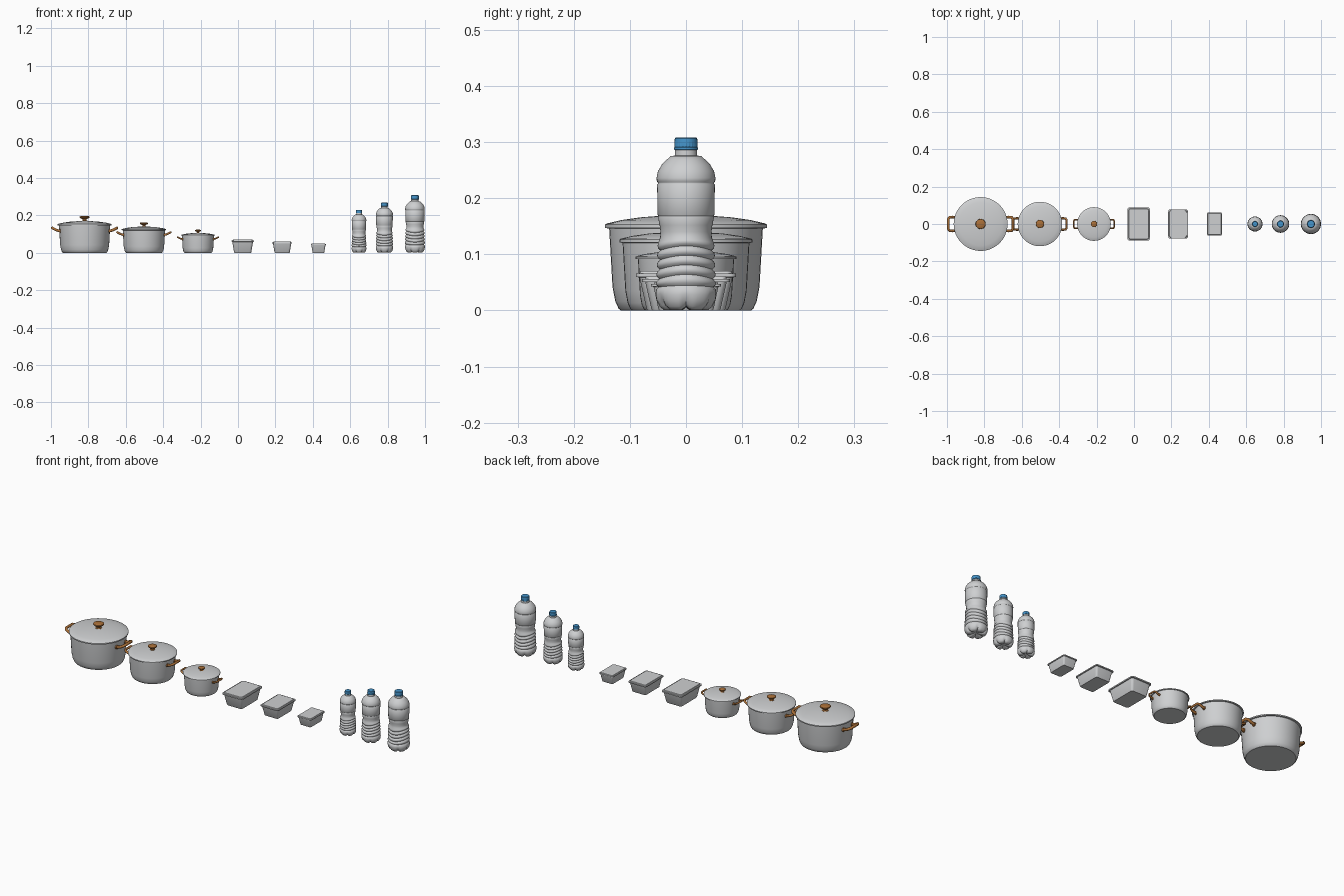
import bpy, bmesh
from math import sin, cos, pi, radians
from mathutils import Vector

if "Cube" in bpy.data.objects:
    bpy.data.objects.remove(bpy.data.objects["Cube"], do_unlink=True)


def material(name, rgb):
    m = bpy.data.materials.new(name)
    m.use_nodes = True
    m.diffuse_color = (*rgb, 1)
    m.node_tree.nodes["Principled BSDF"].inputs["Base Color"].default_value = (*rgb, 1)
    return m


GREY = material("light grey", (0.62, 0.63, 0.64))
BROWN = material("copper brown", (0.40, 0.16, 0.04))
BLUE = material("cap blue", (0.06, 0.30, 0.60))


def loft(name, rings, mat, x, scale=1, angle=35):
    """Skin a stack of equal point rings and close both ends."""
    bm = bmesh.new()
    rows = [[bm.verts.new(Vector(p) * scale) for p in ring] for ring in rings]
    n = len(rows[0])
    for a, b in zip(rows, rows[1:]):
        for j in range(n):
            k = (j + 1) % n
            bm.faces.new((a[j], a[k], b[k], b[j]))
    bm.faces.new(rows[0][::-1])
    bm.faces.new(rows[-1])
    bmesh.ops.recalc_face_normals(bm, faces=bm.faces)
    mesh = bpy.data.meshes.new(name)
    bm.to_mesh(mesh)
    bm.free()
    mesh.materials.append(mat)
    ob = bpy.data.objects.new(name, mesh)
    bpy.context.collection.objects.link(ob)
    ob.location.x = x
    bpy.ops.object.select_all(action="DESELECT")
    ob.select_set(True)
    bpy.context.view_layer.objects.active = ob
    bpy.ops.object.shade_smooth_by_angle(angle=radians(angle))
    return ob


def circles(profile, n=48, warp=None):
    rings = []
    for r, z in profile:
        ring = []
        for j in range(n):
            t = 2 * pi * j / n
            rr, zz = warp(r, z, t, j) if warp else (r, z)
            ring.append((rr * cos(t), rr * sin(t), zz))
        rings.append(ring)
    return rings


def rounded_rect(hx, hy, z, c, steps=5):
    ring = []
    for q, (sx, sy) in enumerate([(1, 1), (-1, 1), (-1, -1), (1, -1)]):
        for i in range(steps + 1):
            t = (q + i / steps) * pi / 2
            ring.append((sx * (hx - c) + c * cos(t), sy * (hy - c) + c * sin(t), z))
    return ring


# Cooking pots: body, domed lid, knob and two side handles
BODY = [(.116, 0), (.120, .003), (.126, .016), (.131, .042), (.137, .147)]
LID = [(.139, .146), (.144, .147), (.144, .153), (.141, .155), (.115, .161),
       (.08, .166), (.04, .169), (.008, .170)]
KNOB = [(.016, .167), (.015, .171), (.010, .174), (.011, .180), (.024, .186),
        (.027, .190), (.026, .194), (.020, .197), (.006, .198)]


def handle(name, x, s, side):
    curve = bpy.data.curves.new(name, "CURVE")
    curve.dimensions = "3D"
    curve.bevel_depth = .0072 * s
    curve.bevel_resolution = 3
    curve.use_fill_caps = True
    half = [(.128, .036, .115), (.150, .037, .121), (.166, .036, .129), (.173, .026, .133)]
    path = half + [(px, -py, pz) for px, py, pz in reversed(half)]
    spline = curve.splines.new("POLY")
    spline.points.add(len(path) - 1)
    for pt, (px, py, pz) in zip(spline.points, path):
        pt.co = (side * px * s, py * s, pz * s, 1)
    curve.materials.append(BROWN)
    ob = bpy.data.objects.new(name, curve)
    ob.location.x = x
    bpy.context.collection.objects.link(ob)
    # Round mounting lugs against the pot wall
    for end in (1, -1):
        bpy.ops.mesh.primitive_cylinder_add(
            vertices=16, radius=.0105 * s, depth=.006 * s, rotation=(0, pi / 2, 0),
            location=(x + side * .132 * s, end * .036 * s, .116 * s))
        lug = bpy.context.object
        lug.name = name + "_lug"
        lug.data.materials.append(BROWN)
        bpy.ops.object.shade_smooth_by_angle(angle=radians(35))


for size, x, s in [("large", -.82, 1), ("medium", -.503, .825), ("small", -.214, .625)]:
    loft(size + "_pot_body", circles(BODY), GREY, x, s)
    loft(size + "_pot_lid", circles(LID), GREY, x, s)
    loft(size + "_pot_knob", circles(KNOB, 24), BROWN, x, s)
    for side, label in [(1, "left"), (-1, "right")]:
        handle(f"{size}_pot_{label}_handle", x, s, side)

# Tapered food boxes with a lipped flat lid
for size, x, hx, hy, h in [("large", .025, .06, .089, .07),
                           ("medium", .236, .053, .078, .06),
                           ("small", .43, .041, .062, .05)]:
    tub = [(.74, .77, 0, .16), (.77, .79, .04, .18), (.92, .93, .84, .2)]
    lid = [(.92, .93, .84, .2), (1, 1, .85, .2), (1, 1, .94, .2),
           (.90, .93, .94, .18), (.87, .91, 1, .18)]
    for part, spec in (("tub", tub), ("lid", lid)):
        rings = [rounded_rect(hx * a, hy * b, h * z, hx * c) for a, b, z, c in spec]
        loft(f"{size}_box_{part}", rings, GREY, x)

# Bottles: lobed base, wavy ribs, waist, label band, shoulder, neck
LOWER = [(.004, .009), (.016, .006), (.030, .001), (.040, .001), (.047, .007),
         (.052, .017), (.054, .028), (.053, .038)]
RIBS = []
for i in range(5):
    z = .043 + .017 * i
    r = .0535 - .0007 * i
    RIBS += [(r - .005, z), (r - .001, z + .004), (r, z + .008), (r - .001, z + .012)]
UPPER = [(.046, .130), (.0455, .140), (.047, .152), (.050, .166), (.049, .168),
         (.0505, .170), (.0515, .224), (.050, .226), (.050, .228), (.052, .230),
         (.0525, .236), (.050, .248), (.043, .260), (.034, .269), (.027, .275),
         (.020, .276), (.0195, .288)]


def bottle_warp(r, z, t, j):
    if z < .036:
        groove = max(0, cos(6 * t)) ** 3 * (1 - z / .036)
        return r * (1 - .10 * groove), z + .007 * groove * min(1, r / .03)
    if z < .13:
        fade = min(1, (z - .036) / .02, (.13 - z) / .01)
        return r, z + .004 * fade * cos(2 * t)
    return r, z


def cap_warp(r, z, t, j):
    ridged = .2905 < z < .304
    return (r - .0009 * (j % 2) if ridged else r), z


CAP = [(.0205, .286), (.0214, .287), (.0214, .290), (.0208, .291), (.0208, .303),
       (.0200, .306), (.0180, .308), (.006, .308)]

for size, x, s in [("large", .946, 1), ("medium", .783, .87), ("small", .647, .745)]:
    loft(size + "_bottle", circles(LOWER + RIBS + UPPER, 48, bottle_warp), GREY, x, s, 50)
    loft(size + "_bottle_cap", circles(CAP, 48, cap_warp), BLUE, x, s, 30)
